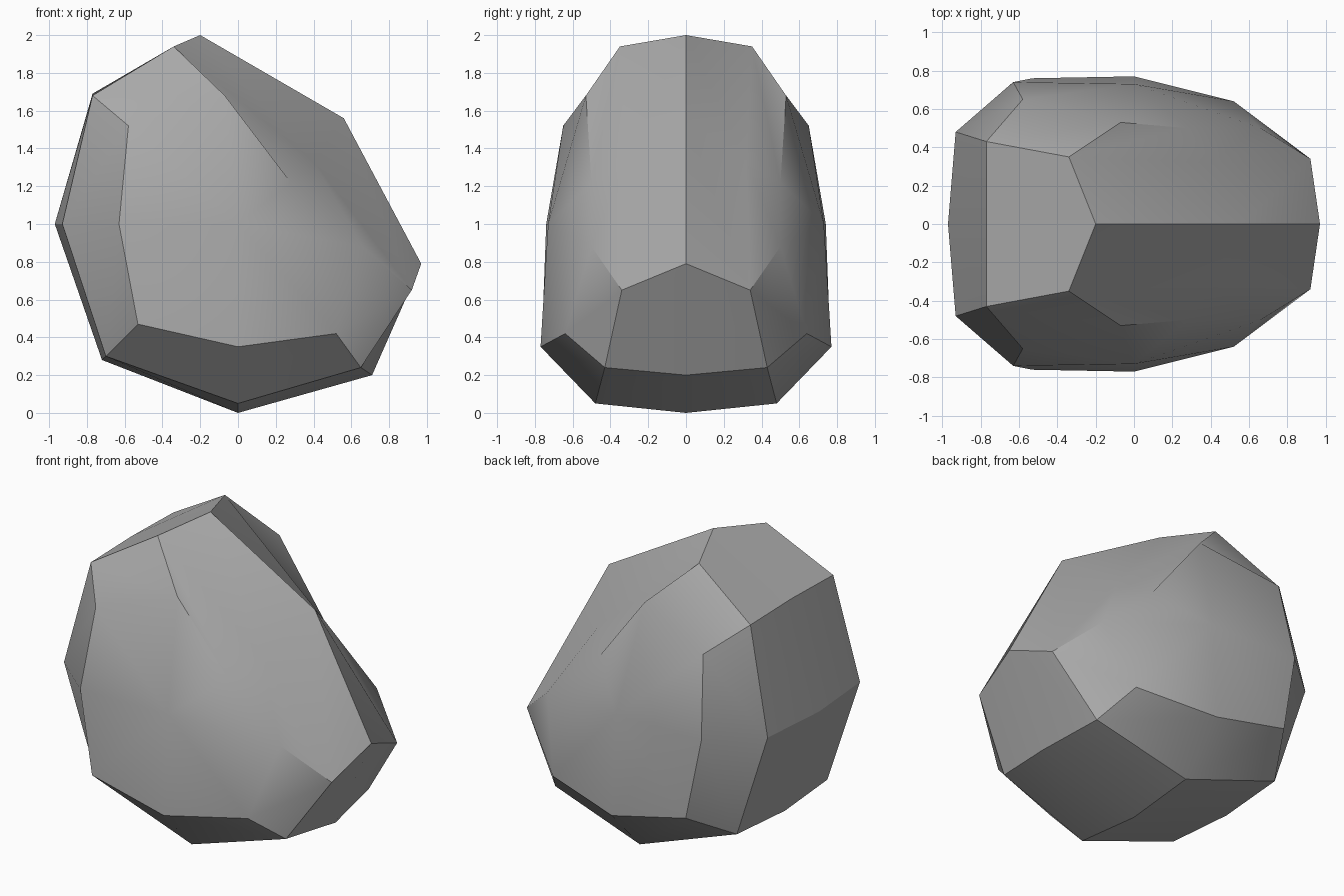
import bpy
import bmesh
import math

cube = bpy.data.objects.get("Cube")
if cube:
    bpy.data.objects.remove(cube, do_unlink=True)

# Stone colour
stone = bpy.data.materials.new("grey_stone")
stone.use_nodes = True
colour = (0.4, 0.4, 0.4, 1.0)
stone.diffuse_color = colour
shader = stone.node_tree.nodes["Principled BSDF"]
shader.inputs["Base Color"].default_value = colour
shader.inputs["Roughness"].default_value = 0.8

# Half profiles of the boulder, each running left, top, right, bottom.
# Points are x, distance from the middle plane, z.
middle_ring = [(-.97, 0, 1), (-.77, 0, 1.69), (-.2, 0, 2), (.56, 0, 1.56),
               (.97, 0, .79), (.71, 0, .2), (0, 0, 0), (-.72, 0, .28)]
shoulder_ring = [(-.93, .48, 1), (-.77, .43, 1.68), (-.34, .35, 1.94), (.4, .32, 1.33),
                 (.92, .34, .65), (.65, .43, .24), (0, .48, .05), (-.7, .47, .3)]
cheek_ring = [(-.63, .74, 1), (-.58, .65, 1.52), (-.07, .53, 1.68), (.28, .5, 1.22),
              (.66, .5, .88), (.52, .64, .42), (0, .77, .35), (-.53, .76, .47)]
pole = (0, .73, 1)


def bridge(bm, first, second):
    """Join two closed rings with a band of quads."""
    for i in range(len(first)):
        j = (i + 1) % len(first)
        bm.faces.new((first[i], first[j], second[j], second[i]))


def add_half(bm, middle, side):
    """Build the front (-1) or back (+1) half from the shared middle ring."""
    def place(point):
        return bm.verts.new((point[0], side * point[1], point[2]))

    shoulder = [place(p) for p in shoulder_ring]
    cheek = [place(p) for p in cheek_ring]
    tip = place(pole)
    bridge(bm, middle, shoulder)
    bridge(bm, shoulder, cheek)
    for i in range(len(cheek)):
        bm.faces.new((cheek[i], cheek[(i + 1) % len(cheek)], tip))


# Boulder body
bm = bmesh.new()
middle = [bm.verts.new(p) for p in middle_ring]
for side in (-1, 1):
    add_half(bm, middle, side)
bmesh.ops.recalc_face_normals(bm, faces=bm.faces[:])
mesh = bpy.data.meshes.new("boulder")
bm.to_mesh(mesh)
bm.free()
mesh.materials.append(stone)
boulder = bpy.data.objects.new("boulder", mesh)
bpy.context.collection.objects.link(boulder)

# Smooth faces with crisp chipped edges
bpy.ops.object.select_all(action="DESELECT")
boulder.select_set(True)
bpy.context.view_layer.objects.active = boulder
bpy.ops.object.shade_smooth_by_angle(angle=math.radians(30))
